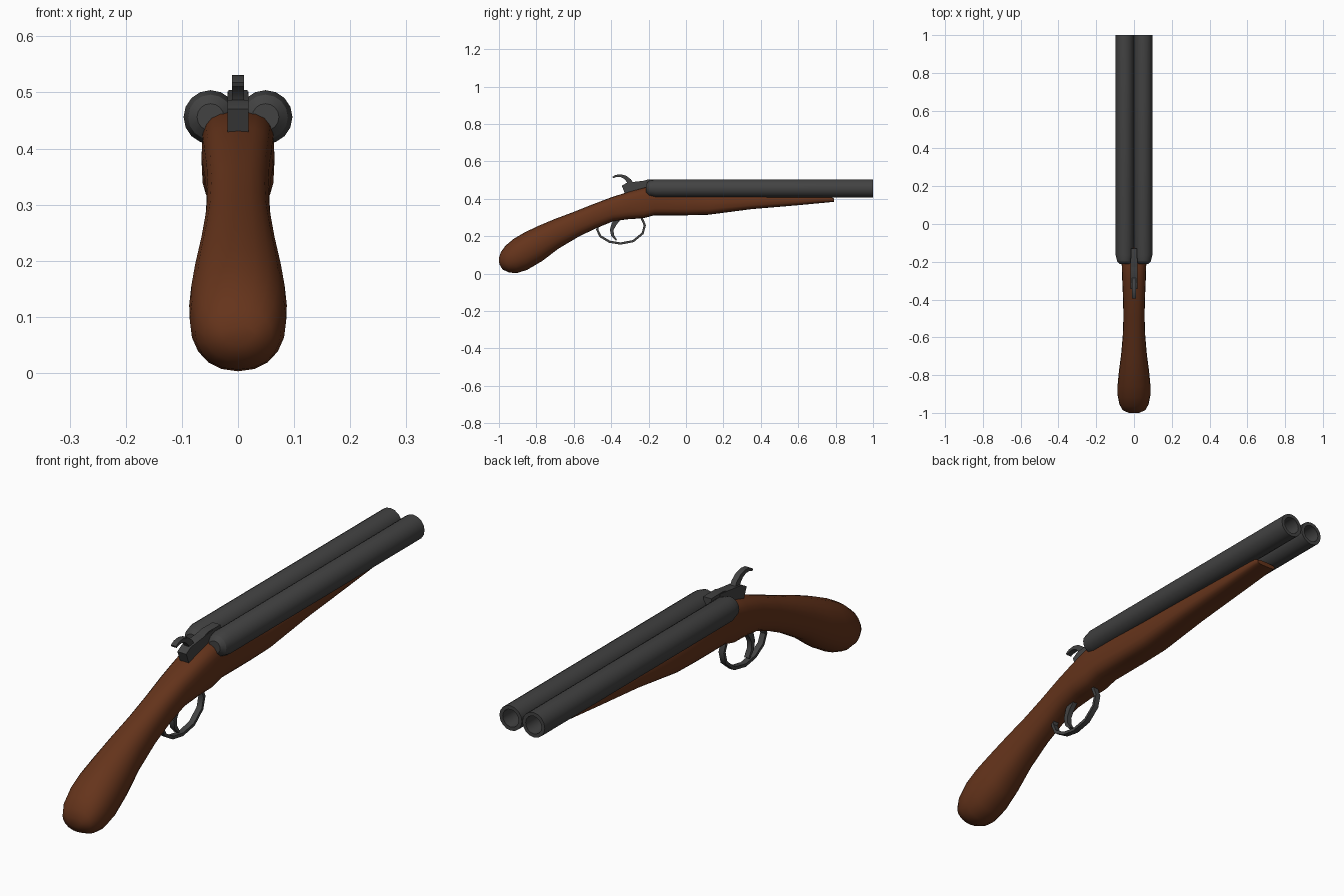
import bpy, bmesh, math
from mathutils import Vector

if "Cube" in bpy.data.objects:
    bpy.data.objects.remove(bpy.data.objects["Cube"])


def material(name, rgb):
    m = bpy.data.materials.new(name)
    m.diffuse_color = (*rgb, 1)
    m.use_nodes = True
    m.node_tree.nodes["Principled BSDF"].inputs["Base Color"].default_value = m.diffuse_color
    return m


wood = material("wood", (0.13, 0.034, 0.011))
steel = material("steel", (0.055, 0.055, 0.055))


def loft(name, rings, mat, angle=40, closed=False):
    """Skin a list of equal-length vertex rings; cap the ends unless closed."""
    bm = bmesh.new()
    vs = [[bm.verts.new(p) for p in r] for r in rings]
    n = len(vs[0])
    pairs = list(zip(vs, vs[1:])) + ([(vs[-1], vs[0])] if closed else [])
    for a, b in pairs:
        for i in range(n):
            j = (i + 1) % n
            bm.faces.new((a[i], a[j], b[j], b[i]))
    if not closed:
        bm.faces.new(vs[0])
        bm.faces.new(vs[-1])
    bmesh.ops.recalc_face_normals(bm, faces=bm.faces)
    me = bpy.data.meshes.new(name)
    bm.to_mesh(me)
    bm.free()
    me.materials.append(mat)
    ob = bpy.data.objects.new(name, me)
    bpy.context.collection.objects.link(ob)
    bpy.ops.object.select_all(action='DESELECT')
    ob.select_set(True)
    bpy.context.view_layer.objects.active = ob
    bpy.ops.object.shade_smooth_by_angle(angle=math.radians(angle))
    return ob


def section(yt, zt, yb, zb, w, e, n=20):
    """Superellipse between a top point and a bottom point."""
    ring = []
    for i in range(n):
        a = 2 * math.pi * i / n
        s, c = math.sin(a), math.cos(a)
        x = w * math.copysign(abs(s) ** (2 / e), s)
        t = 0.5 - 0.5 * math.copysign(abs(c) ** (2 / e), c)
        ring.append((x, yt + (yb - yt) * t, zt + (zb - zt) * t))
    return ring


def strip(name, path, half_width, mat):
    """Rectangular bar along a (y, z, half thickness) path."""
    rings = []
    for i, (y, z, t) in enumerate(path):
        p, q = path[max(i - 1, 0)], path[min(i + 1, len(path) - 1)]
        d = Vector((q[0] - p[0], q[1] - p[1])).normalized()
        ny, nz = -d.y * t, d.x * t
        w = half_width
        rings.append([(-w, y + ny, z + nz), (w, y + ny, z + nz),
                      (w, y - ny, z - nz), (-w, y - ny, z - nz)])
    return loft(name, rings, mat)


# Stock and fore-end: top y, top z, bottom y, bottom z, half width, squareness
stock = [
    (-1.0, .085, -.998, .050, .030, 2.0), (-.990, .115, -.980, .022, .060, 2.1),
    (-.965, .150, -.945, .006, .077, 2.2), (-.920, .187, -.905, .003, .086, 2.2),
    (-.860, .222, -.850, .020, .087, 2.2), (-.790, .255, -.770, .067, .080, 2.2),
    (-.700, .293, -.680, .135, .068, 2.3), (-.600, .330, -.570, .200, .059, 2.4),
    (-.500, .370, -.480, .243, .056, 2.5), (-.400, .408, -.390, .280, .058, 2.7),
    (-.300, .440, -.310, .291, .062, 3.0), (-.200, .467, -.230, .296, .065, 3.4),
    (-.150, .462, -.170, .312, .065, 3.4), (0, .440, 0, .312, .065, 3.2),
    (.120, .430, .120, .315, .064, 3.2), (.350, .425, .350, .345, .058, 3.2),
    (.600, .420, .600, .366, .050, 3.2), (.770, .415, .770, .382, .045, 3.2),
    (.790, .402, .790, .384, .042, 3.2)]
loft("stock", [section(*s) for s in stock], wood, 60)

# Two hollow barrels with rounded breech ends: y, radius
barrel = [(-.213, .024), (-.198, .040), (-.165, .048), (1.0, .048),
          (1.0, .034), (.60, .034)]
for side, cx in (("left", -.049), ("right", .049)):
    rings = [[(cx + r * math.cos(2 * math.pi * i / 16), y,
               .456 + r * math.sin(2 * math.pi * i / 16)) for i in range(16)]
             for y, r in barrel]
    loft(side + "_barrel", rings, steel, 30)

# Lock housing behind the breech, and the slim tang between the barrels
strip("lock_housing", [(-.335, .450, .022), (-.310, .460, .027),
                       (-.240, .468, .027), (-.180, .472, .030)], .019, steel)
strip("breech_tang", [(-.250, .478, .012), (-.200, .487, .017),
                      (-.130, .487, .016)], .017, steel)

# Curved hammer
strip("hammer", [(-.392, .514, .004), (-.375, .522, .006), (-.350, .524, .007),
                 (-.325, .515, .010), (-.305, .497, .013), (-.290, .465, .016)],
      .011, steel)

# Trigger guard
strip("trigger_guard", [(-.468, .258, .005), (-.475, .236, .006), (-.458, .200, .006),
                        (-.410, .171, .006), (-.350, .161, .006), (-.282, .174, .006),
                        (-.232, .215, .006), (-.220, .258, .006), (-.240, .305, .006)],
      .011, steel)

# Trigger
strip("trigger", [(-.360, .300, .015), (-.385, .265, .013), (-.397, .235, .010),
                  (-.393, .205, .008), (-.372, .178, .004)], .010, steel)
